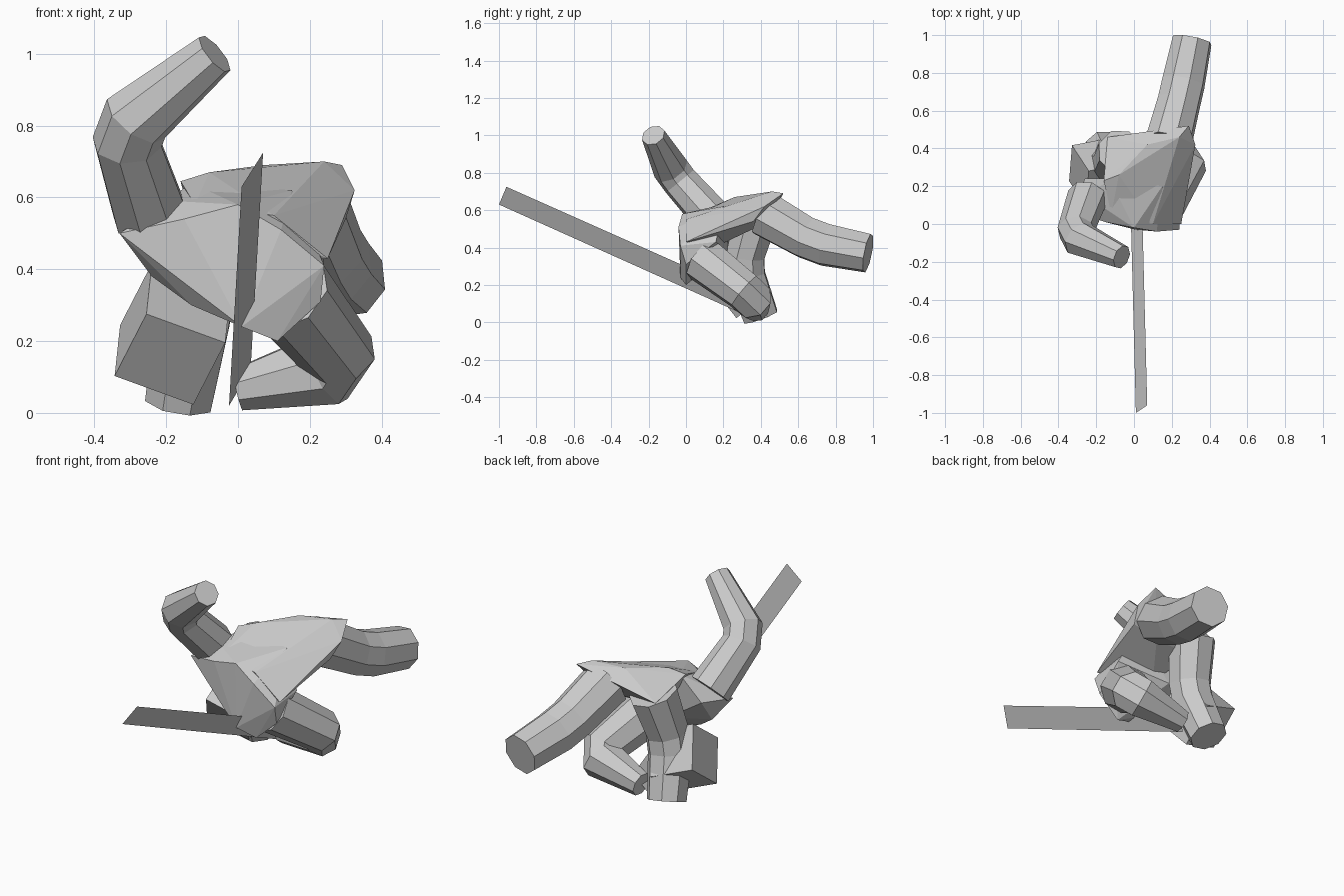
import bpy, bmesh
from mathutils import Vector, Matrix

if "Cube" in bpy.data.objects:
    bpy.data.objects.remove(bpy.data.objects["Cube"])


def finish(name, bm):
    bmesh.ops.recalc_face_normals(bm, faces=bm.faces)
    me = bpy.data.meshes.new(name)
    bm.to_mesh(me)
    bm.free()
    ob = bpy.data.objects.new(name, me)
    bpy.context.collection.objects.link(ob)
    return ob


def limb(name, start, joint, end, radii, sides=8):
    """Bent octagonal tube with a bevelled joint."""
    a, b, c = Vector(start), Vector(joint), Vector(end)
    d1, d2 = (b - a).normalized(), (c - b).normalized()
    r0, r1, r2 = radii
    cut = r1 * 0.5
    path = [(a, d1, r0), (b - d1 * cut, (d1 * 3 + d2).normalized(), r1),
            (b + d2 * cut, (d1 + d2 * 3).normalized(), r1), (c, d2, r2)]
    bm = bmesh.new()
    rings, prev = [], None
    ref = d1.cross(d2).normalized()
    ref = Matrix.Rotation(0.3927, 3, d1) @ ref
    for p, t, r in path:
        if prev is not None:
            ref = prev.rotation_difference(t) @ ref
        prev = t
        rings.append([bm.verts.new(p + Matrix.Rotation(6.28319 * i / sides, 3, t) @ ref * r)
                      for i in range(sides)])
    for lo, hi in zip(rings, rings[1:]):
        for i in range(sides):
            j = (i + 1) % sides
            bm.faces.new((lo[i], lo[j], hi[j], hi[i]))
    bm.faces.new(rings[0])
    bm.faces.new(rings[-1])
    return finish(name, bm)


def hull(name, points):
    """Faceted solid around a few key points."""
    bm = bmesh.new()
    vs = [bm.verts.new(p) for p in points]
    bmesh.ops.convex_hull(bm, input=vs)
    loose = [v for v in bm.verts if not v.link_faces]
    bmesh.ops.delete(bm, geom=loose, context='VERTS')
    return finish(name, bm)


# Arms and legs
limb("raised_arm", (-0.245, 0.145, 0.555), (-0.32, -0.065, 0.79), (-0.065, -0.175, 1.0),
     (0.108, 0.098, 0.065))
limb("sword_arm", (0.14, 0.09, 0.335), (0.30, 0.35, 0.135), (0.0, 0.38, 0.065),
     (0.125, 0.11, 0.062))
limb("back_leg", (0.18, 0.42, 0.58), (0.25, 0.69, 0.425), (0.308, 0.973, 0.37),
     (0.128, 0.118, 0.108))
limb("standing_leg", (-0.07, 0.38, 0.58), (-0.12, 0.30, 0.30), (-0.165, 0.40, 0.03),
     (0.125, 0.112, 0.1))

# Chest with both shoulders
hull("chest", [
    (-0.18, 0.10, 0.59), (-0.15, 0.01, 0.54), (0.0, -0.02, 0.58), (0.12, -0.04, 0.51),
    (0.24, -0.03, 0.41), (0.23, 0.0, 0.31), (0.11, 0.0, 0.20), (0.01, -0.03, 0.24),
    (-0.13, 0.06, 0.30), (-0.24, 0.12, 0.38), (-0.33, 0.07, 0.50), (-0.26, 0.24, 0.52),
    (-0.13, 0.24, 0.64), (0.15, 0.20, 0.62), (0.24, 0.16, 0.43), (-0.05, 0.22, 0.38)])

# Waist and hips
hull("hips", [
    (-0.12, 0.05, 0.58), (0.10, 0.0, 0.55), (0.25, 0.0, 0.43), (0.0, 0.15, 0.40),
    (-0.16, 0.23, 0.645), (-0.08, 0.26, 0.67), (-0.14, 0.46, 0.57), (0.04, 0.48, 0.62),
    (0.07, 0.42, 0.69), (0.16, 0.42, 0.69), (0.24, 0.46, 0.70), (0.29, 0.52, 0.69),
    (0.325, 0.42, 0.62), (0.30, 0.36, 0.54), (0.15, 0.36, 0.50), (-0.08, 0.36, 0.50)])

# Hanging cube head
x = Vector((0.22, 0.042, -0.08)).normalized()
y = Vector((0.015, 0.187, 0.14))
y = (y - x * y.dot(x)).normalized()
z = x.cross(y)
bm = bmesh.new()
bmesh.ops.create_cube(bm, size=0.237)
rot = Matrix((x, y, z)).transposed().to_4x4()
bm.transform(Matrix.Translation((-0.182, 0.275, 0.22)) @ rot)
finish("head", bm)

# Flat sword strip
bm = bmesh.new()
bm.faces.new([bm.verts.new(p) for p in (
    (0.01, -1.0, 0.63), (0.07, -0.96, 0.725), (0.035, 0.40, 0.12), (-0.025, 0.36, 0.02))])
finish("sword", bm)
